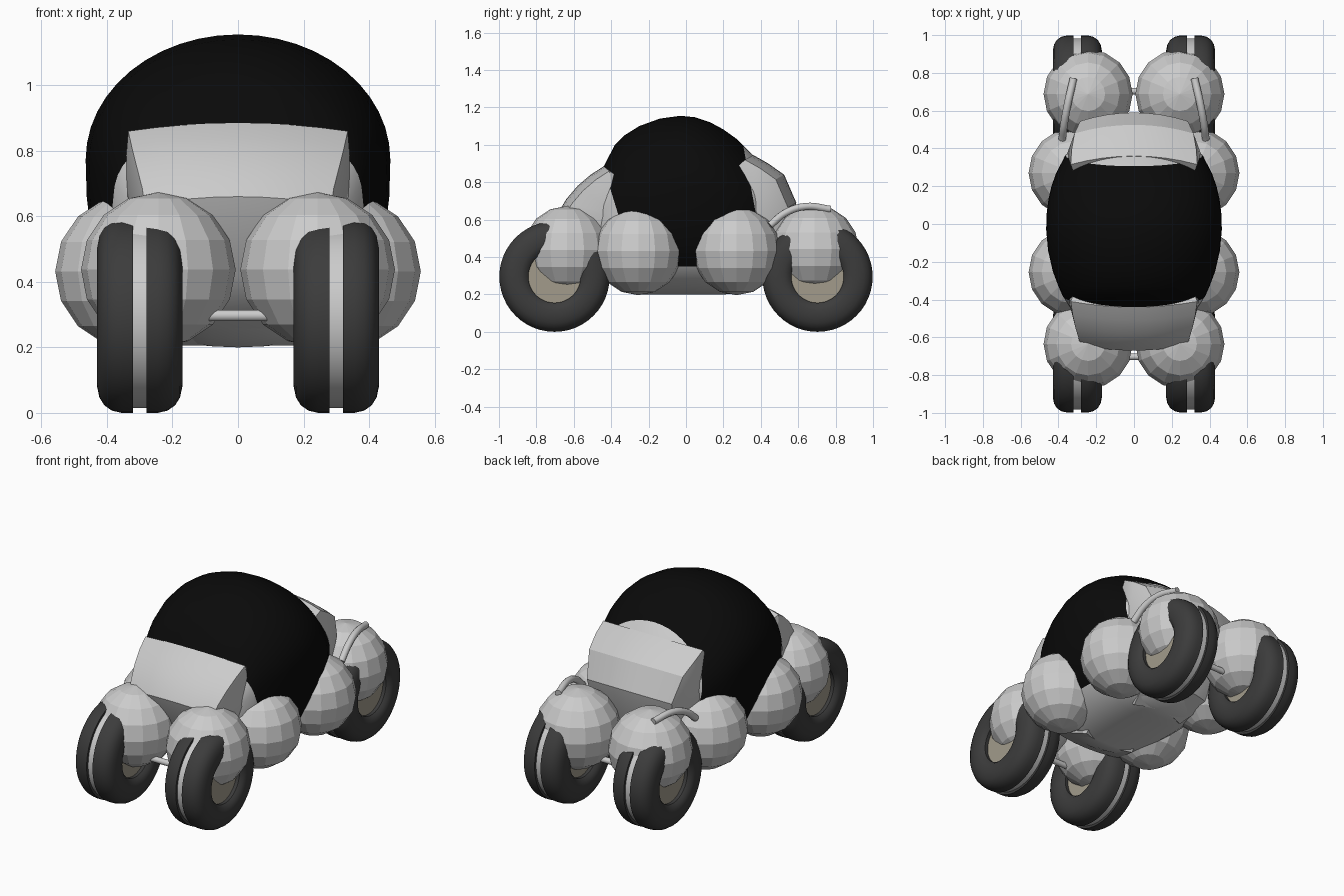
import bpy, bmesh, math
from mathutils import Vector

if "Cube" in bpy.data.objects:
    bpy.data.objects.remove(bpy.data.objects["Cube"])


def mat(name, c):
    m = bpy.data.materials.new(name)
    m.diffuse_color = (*c, 1)
    m.use_nodes = True
    m.node_tree.nodes["Principled BSDF"].inputs["Base Color"].default_value = m.diffuse_color
    return m


GREY = mat("light grey body", (0.60, 0.60, 0.60))
BLACK = mat("black glass", (0.003, 0.003, 0.003))
RUBBER = mat("dark rubber", (0.045, 0.045, 0.045))
TAN = mat("warm grey hub", (0.36, 0.33, 0.26))


def finish(name, bm, mats, angle=None):
    bmesh.ops.recalc_face_normals(bm, faces=bm.faces)
    me = bpy.data.meshes.new(name)
    bm.to_mesh(me)
    bm.free()
    ob = bpy.data.objects.new(name, me)
    bpy.context.collection.objects.link(ob)
    for m in mats:
        me.materials.append(m)
    if angle:
        bpy.ops.object.select_all(action='DESELECT')
        ob.select_set(True)
        bpy.context.view_layer.objects.active = ob
        bpy.ops.object.shade_smooth_by_angle(angle=math.radians(angle))
    return ob


def skin(bm, rings, close_rings=False, cap=False):
    """Bridge closed loops of vertices."""
    n = len(rings[0])
    pairs = list(zip(rings, rings[1:]))
    if close_rings:
        pairs.append((rings[-1], rings[0]))
    for a, b in pairs:
        for i in range(n):
            j = (i + 1) % n
            bm.faces.new((a[i], a[j], b[j], b[i]))
    if cap:
        bm.faces.new(rings[0])
        bm.faces.new(rings[-1])


def lathe(name, profile, centre, material, steps=48):
    """Spin a closed (x, radius) profile round an axle along x."""
    bm = bmesh.new()
    cx, cy, cz = centre
    rings = []
    for k in range(steps):
        t = 2 * math.pi * k / steps
        rings.append([bm.verts.new((cx + x, cy + r * math.cos(t), cz + r * math.sin(t)))
                      for x, r in profile])
    skin(bm, rings, close_rings=True)
    return finish(name, bm, [material], 35)


def rod(name, pts, radius, material):
    cu = bpy.data.curves.new(name, 'CURVE')
    cu.dimensions = '3D'
    cu.bevel_depth = radius
    cu.bevel_resolution = 3
    cu.use_fill_caps = True
    sp = cu.splines.new('BEZIER')
    sp.bezier_points.add(len(pts) - 1)
    for p, co in zip(sp.bezier_points, pts):
        p.co = co
        p.handle_left_type = p.handle_right_type = 'AUTO'
    cu.materials.append(material)
    ob = bpy.data.objects.new(name, cu)
    bpy.context.collection.objects.link(ob)


# Cabin: lofted hull, cut so the glass has clean edges
# (y, top z, bottom z, half width)
sections = [(-.55, .72, .45, .22), (-.48, .83, .34, .30), (-.44, .885, .29, .34),
            (-.38, 1.0, .25, .378), (-.33, 1.05, .225, .40), (-.25, 1.1, .20, .43),
            (-.14, 1.14, .20, .455), (-.03, 1.155, .20, .465), (.05, 1.147, .20, .463),
            (.13, 1.12, .20, .453), (.20, 1.082, .20, .437), (.27, 1.032, .205, .412),
            (.36, .943, .25, .365), (.45, .83, .32, .29), (.52, .70, .45, .20)]
bm = bmesh.new()
rings = []
for y, zt, zb, w in sections:
    zc = zb + .6 * (zt - zb)
    ring = []
    for k in range(48):
        t = 2 * math.pi * k / 48
        c, s = math.cos(t), math.sin(t)
        e = 1.0 if s >= 0 else 0.8
        h = zt - zc if s >= 0 else zc - zb
        ring.append(bm.verts.new((w * math.copysign(abs(c) ** e, c), y,
                                  zc + h * math.copysign(abs(s) ** e, s))))
    rings.append(ring)
skin(bm, rings, cap=True)
cuts = [(Vector((0, 0, .35)), Vector((0, 0, 1))),
        (Vector((0, -.36, .62)), Vector((0, .26, .08))),
        (Vector((0, .37, .65)), Vector((0, -.27, -.05)))]
for co, no in cuts:
    bmesh.ops.bisect_plane(bm, geom=bm.verts[:] + bm.edges[:] + bm.faces[:],
                           plane_co=co, plane_no=no)
for f in bm.faces:
    mid = f.calc_center_median()
    f.material_index = int(all((mid - co).dot(no) > 0 for co, no in cuts))
finish("cabin", bm, [GREY, BLACK], 40)


# Nose and tail: a side outline (y, z, half width) carried across with a crown
def end_body(name, outline, bulge, pull):
    bm = bmesh.new()
    cols = []
    for k in range(9):
        u = k / 4 - 1
        cols.append([bm.verts.new((w * u, y + pull * u * u, z - .025 * u * u * (z > .6)))
                     for y, z, w in outline])
    skin(bm, cols)
    for col, s in ((cols[0], -1), (cols[-1], 1)):
        b = bm.verts.new((s * bulge[0], bulge[1], bulge[2]))
        for i in range(len(col)):
            bm.faces.new((col[i], col[(i + 1) % len(col)], b))
    finish(name, bm, [GREY], 28)


end_body("nose", [(-.3, .80, .28), (-.44, .885, .335), (-.51, .84, .325), (-.58, .78, .31),
                  (-.64, .71, .292), (-.67, .66, .285), (-.58, .42, .27), (-.45, .28, .23),
                  (-.25, .205, .17), (-.15, .3, .17)], (.355, -.37, .62), .03)
end_body("tail", [(.2, .80, .28), (.36, .945, .335), (.44, .90, .33), (.525, .84, .315),
                  (.59, .69, .285), (.53, .45, .27), (.43, .28, .23),
                  (.25, .205, .17), (.15, .3, .17)], (.355, .37, .65), -.045)

# Faceted round pods: over the wheels and along the flanks
pods = {"front_pod": (.243, -.635, .437), "rear_pod": (.243, .688, .442),
        "front_side_pod": (.322, -.255, .432), "rear_side_pod": (.322, .27, .432)}
for name, (x, y, z) in pods.items():
    for s, side in ((-1, "left"), (1, "right")):
        bm = bmesh.new()
        bmesh.ops.create_uvsphere(bm, u_segments=16, v_segments=8, radius=.236)
        bmesh.ops.translate(bm, verts=bm.verts, vec=(s * x, y, z))
        finish(f"{side}_{name}", bm, [GREY])

# Wheels: two rubber halves, a bright centre band and a recessed hub
half_tyre = [(.02, .15), (.02, .295), (.055, .295), (.085, .288), (.108, .272),
             (.123, .248), (.13, .215), (.13, .18), (.122, .155), (.105, .14), (.06, .14)]
for y, end in ((-.703, "front"), (.703, "rear")):
    for s, side in ((-1, "left"), (1, "right")):
        c = (s * .3, y, .295)
        for d in (-1, 1):
            lathe(f"{end}_{side}_tyre", [(d * x, r) for x, r in half_tyre], c, RUBBER)
        lathe(f"{end}_{side}_band", [(-.022, .15), (-.022, .28), (.022, .28), (.022, .15)], c, GREY)
        lathe(f"{end}_{side}_hub", [(-.085, .004), (-.085, .15), (.085, .15), (.085, .004)], c, TAN)
    rod(f"{end}_axle", [(-.32, y, .297), (.32, y, .297)], .018, GREY)

# Curved rods over the rear pods
for s, side in ((-1, "left"), (1, "right")):
    rod(f"{side}_rear_rod", [(s * .38, .45, .57), (s * .37, .53, .635),
                             (s * .35, .64, .67), (s * .32, .77, .655)], .02, GREY)
